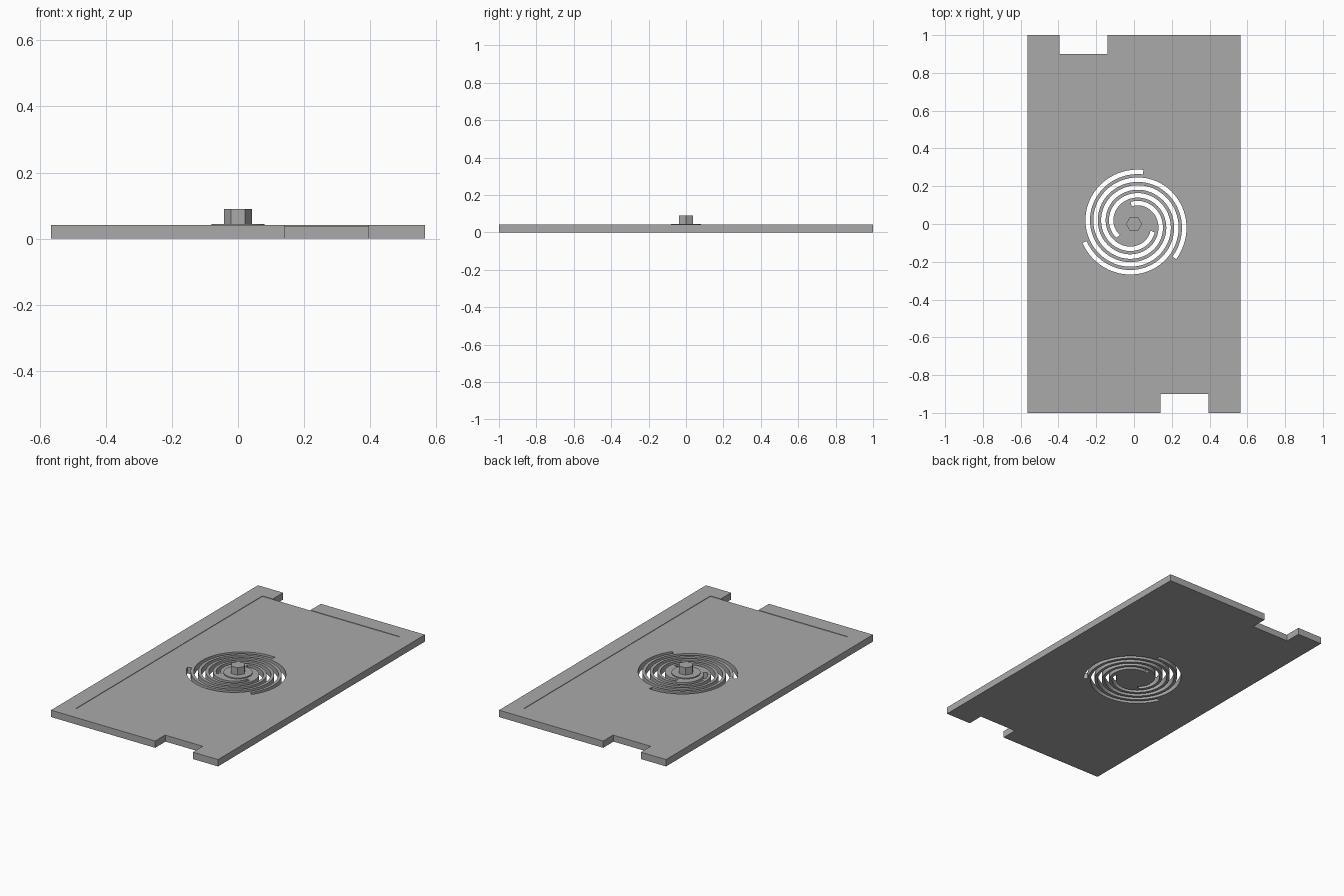
import bpy, bmesh, math

WIDTH, LENGTH, HEIGHT = 1.13, 2.0, 0.042
FLOOR = 0.039
RIM = 0.1

cube = bpy.data.objects.get("Cube")
if cube:
    bpy.data.objects.remove(cube, do_unlink=True)

grey = bpy.data.materials.new("plain grey")
grey.use_nodes = True
colour = (0.4, 0.4, 0.4, 1)
grey.diffuse_color = colour
grey.node_tree.nodes["Principled BSDF"].inputs["Base Color"].default_value = colour


def prism(name, outline, z0, z1):
    """Extrude a flat counter-clockwise outline from z0 to z1."""
    bm = bmesh.new()
    face = bm.faces.new([bm.verts.new((x, y, z0)) for x, y in outline])
    top = bmesh.ops.extrude_face_region(bm, geom=[face])["geom"]
    verts = [v for v in top if isinstance(v, bmesh.types.BMVert)]
    bmesh.ops.translate(bm, verts=verts, vec=(0, 0, z1 - z0))
    bmesh.ops.recalc_face_normals(bm, faces=bm.faces)
    mesh = bpy.data.meshes.new(name)
    bm.to_mesh(mesh)
    bm.free()
    mesh.materials.append(grey)
    obj = bpy.data.objects.new(name, mesh)
    bpy.context.collection.objects.link(obj)
    return obj


def rectangle(x0, x1, y0, y1):
    return [(x0, y0), (x1, y0), (x1, y1), (x0, y1)]


def circle(radius, sides):
    return [(radius * math.cos(math.tau * i / sides),
             radius * math.sin(math.tau * i / sides)) for i in range(sides)]


def cut(target, cutter):
    cutter.hide_render = True
    mod = target.modifiers.new("cut", "BOOLEAN")
    mod.operation = "DIFFERENCE"
    mod.solver = "EXACT"
    mod.object = cutter
    bpy.context.view_layer.objects.active = target
    bpy.ops.object.modifier_apply(modifier=mod.name)
    bpy.data.objects.remove(cutter, do_unlink=True)


def spiral_slot(start, turn=498, outer=0.291, pitch=0.125, width=0.024, steps=110):
    """Outline of one slot winding inwards counter-clockwise."""
    outside, inside = [], []
    for i in range(steps + 1):
        sweep = turn * i / steps
        a = math.radians(start + sweep)
        r = outer - pitch * sweep / 360
        outside.append((r * math.cos(a), r * math.sin(a)))
        inside.append(((r - width) * math.cos(a), (r - width) * math.sin(a)))
    return outside + inside[::-1]


# Base plate with a notch in opposite corners of the short edges
hx, hy = WIDTH / 2, LENGTH / 2
n0, n1, ny = 0.14, 0.395, hy - RIM
half = [(-hx, -hy), (n0, -hy), (n0, -ny), (n1, -ny), (n1, -hy), (hx, -hy)]
plate = prism("base_plate", half + [(-x, -y) for x, y in half], 0, HEIGHT)

# Shallow recess inside the rim
cut(plate, prism("recess_cutter",
                 rectangle(-hx + RIM, hx - RIM, -ny, ny), FLOOR, 0.1))

# Three spiral slots that leave the spring arms
for start in (80, 200, 320):
    cut(plate, prism("slot_cutter", spiral_slot(start), -0.05, 0.1))

# Raised hub disc and hexagonal post
prism("hub_disc", circle(0.08, 48), FLOOR - 0.01, 0.045)
prism("hexagonal_post", circle(0.043, 6), FLOOR - 0.005, 0.09)
